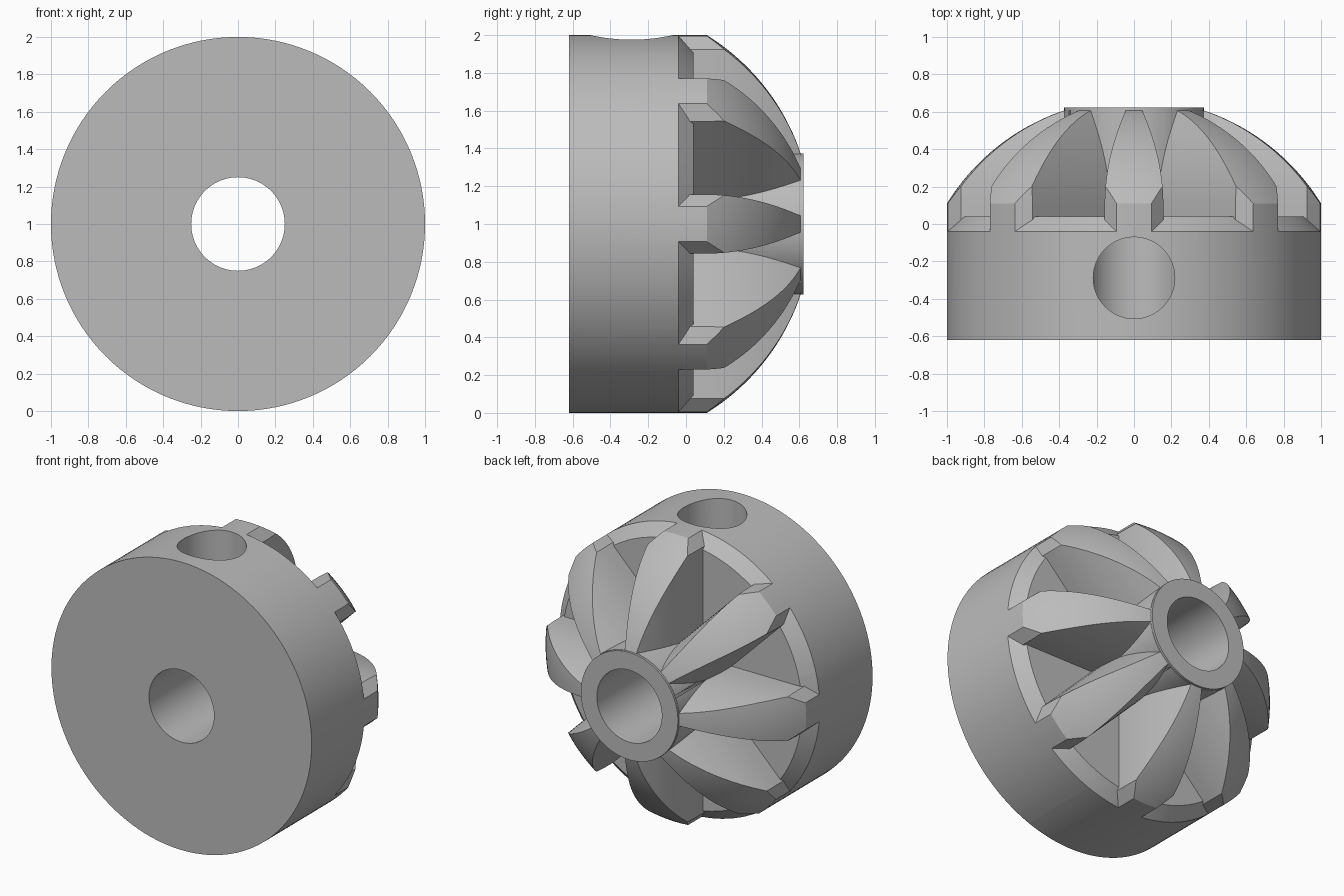
import bpy, bmesh, math

if "Cube" in bpy.data.objects:
    bpy.data.objects.remove(bpy.data.objects["Cube"])

SEGMENTS = 128
RIBS = 8

grey = bpy.data.materials.new("plain grey")
grey.use_nodes = True
grey.diffuse_color = (0.5, 0.5, 0.5, 1)
grey.node_tree.nodes["Principled BSDF"].inputs["Base Color"].default_value = (0.5, 0.5, 0.5, 1)


def polar(r, side, y, angle):
    """Point at radius r and sideways offset, turned about the wheel axis."""
    c, s = math.cos(angle), math.sin(angle)
    return (r * c - side * s, y, 1 + r * s + side * c)


def loft(name, rings, closed):
    """Skin a list of closed rings; join last to first, or cap both ends."""
    bm = bmesh.new()
    rows = [[bm.verts.new(p) for p in ring] for ring in rings]
    pairs = list(zip(rows, rows[1:]))
    if closed:
        pairs.append((rows[-1], rows[0]))
    else:
        bm.faces.new(rows[0])
        bm.faces.new(rows[-1])
    n = len(rows[0])
    for a, b in pairs:
        for i in range(n):
            j = (i + 1) % n
            bm.faces.new((a[i], a[j], b[j], b[i]))
    bmesh.ops.recalc_face_normals(bm, faces=bm.faces)
    mesh = bpy.data.meshes.new(name)
    bm.to_mesh(mesh)
    bm.free()
    mesh.materials.append(grey)
    obj = bpy.data.objects.new(name, mesh)
    bpy.context.collection.objects.link(obj)
    return obj


def revolve(name, profile):
    rings = [[polar(r, 0, y, math.tau * i / SEGMENTS) for r, y in profile]
             for i in range(SEGMENTS)]
    return loft(name, rings, True)


def combine(target, tool, operation):
    """Apply a boolean and discard the tool."""
    mod = target.modifiers.new("cut", "BOOLEAN")
    mod.operation, mod.object, mod.solver = operation, tool, "EXACT"
    bpy.context.view_layer.update()
    graph = bpy.context.evaluated_depsgraph_get()
    mesh = bpy.data.meshes.new_from_object(target.evaluated_get(graph))
    target.modifiers.clear()
    target.data = mesh
    bpy.data.objects.remove(tool)


# Outer envelope: straight rim, spherical dome, short hub nose and the bore
dome_radius, dome_centre = 1.175, -0.507
dome = []
for i in range(25):
    r = 1 - 0.627 * i / 24
    dome.append((r, dome_centre + math.sqrt(dome_radius ** 2 - r * r)))
body = revolve("ribbed_wheel", [(0.25, -0.62), (1, -0.62)] + dome + [(0.373, 0.622), (0.25, 0.622)])

# Inner core: bevelled pocket floor and hub, oversized outside the envelope
core = revolve("core", [(0.2, -0.8), (1.1, -0.8), (1.1, -0.14), (0.92, 0.04),
                        (0.375, 0.04), (0.375, 0.7), (0.2, 0.7)])


# Ribs: arched cross-section run outwards, bevelled narrower at the rim
def rib_section(radius, inset, angle):
    heights = [-0.3] + [0.1 + 0.58 * i / 14 for i in range(15)]
    half = [(max(0.157 - 0.44 * max(y - 0.1, 0) ** 2 - inset, 0.004), y) for y in heights]
    outline = half + [(-w, y) for w, y in reversed(half)]
    return [polar(radius, w, y, angle) for w, y in outline]


for k in range(RIBS):
    angle = math.tau * k / RIBS
    rib = loft("rib", [rib_section(0.31, 0, angle), rib_section(0.925, 0, angle),
                       rib_section(1.02, 0.085, angle)], False)
    combine(core, rib, "UNION")
combine(body, core, "INTERSECT")

# Radial screw hole from the top into the bore
hole = loft("screw_hole", [[(0.218 * math.cos(math.tau * i / 64),
                             -0.288 + 0.218 * math.sin(math.tau * i / 64), z)
                            for i in range(64)] for z in (1, 2.2)], False)
combine(body, hole, "DIFFERENCE")

# One material, smooth round surfaces with crisp edges
body.data.materials.clear()
body.data.materials.append(grey)
bpy.ops.object.select_all(action="DESELECT")
body.select_set(True)
bpy.context.view_layer.objects.active = body
bpy.ops.object.shade_smooth_by_angle(angle=math.radians(25))
